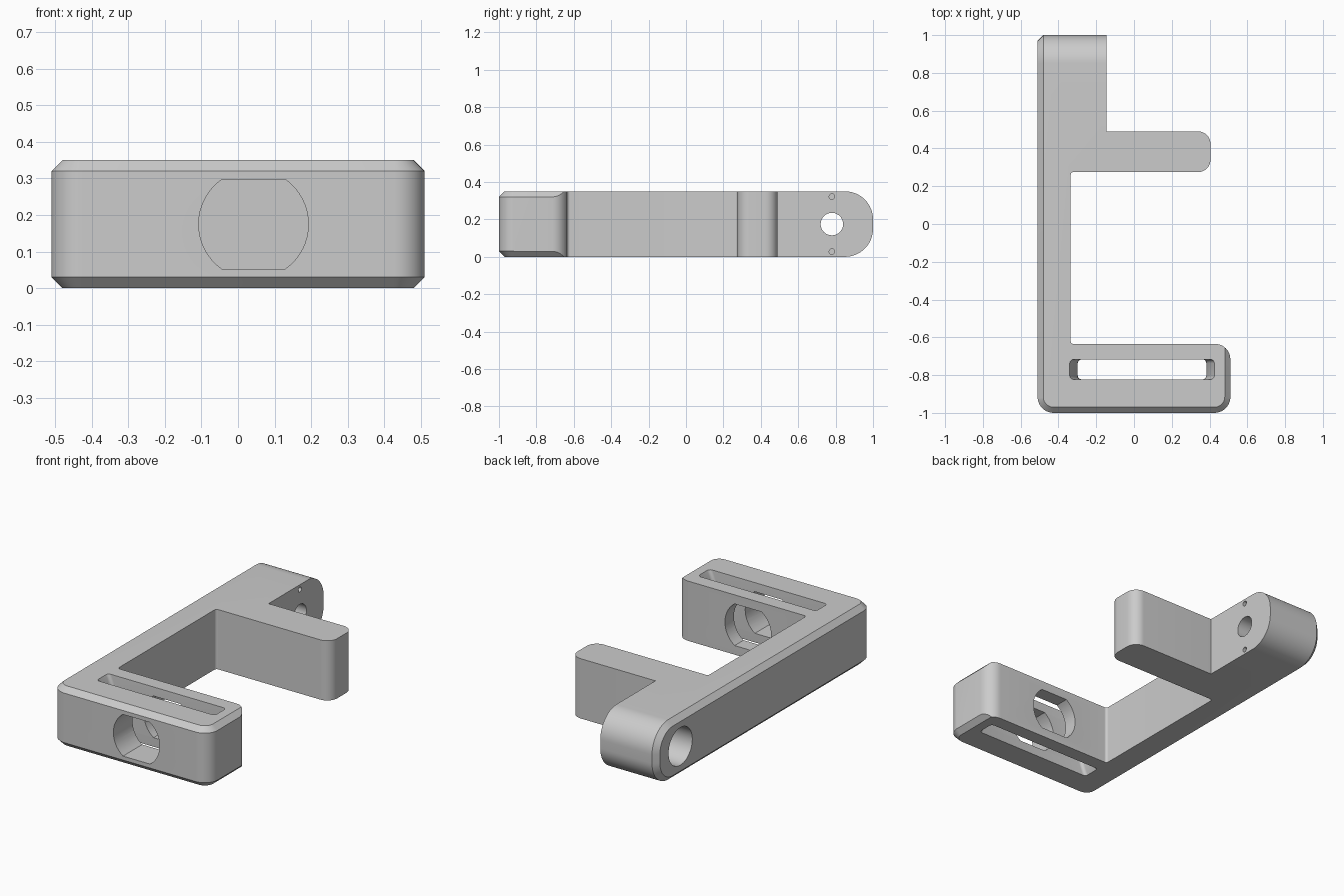
import bpy
import bmesh
from math import sin, cos, pi, asin
from mathutils import Vector

if "Cube" in bpy.data.objects:
    bpy.data.objects.remove(bpy.data.objects["Cube"], do_unlink=True)

H, C, E = 0.35, 0.03, 0.02      # height, chamfer, cutter overshoot
MID = H / 2
SLOT_X, SLOT_Y = 0.0425, -0.77

grey = bpy.data.materials.new("plain grey")
grey.use_nodes = True
grey.diffuse_color = (0.6, 0.6, 0.6, 1)
grey.node_tree.nodes["Principled BSDF"].inputs["Base Color"].default_value = (0.6, 0.6, 0.6, 1)


def rounded(corners, steps=10):
    """Right-angled 2D outline; each corner is (x, y, radius)."""
    pts = []
    for i, (x, y, r) in enumerate(corners):
        p = Vector((x, y))
        if r <= 0:
            pts.append(p)
            continue
        u = (Vector(corners[i - 1][:2]) - p).normalized()
        v = (Vector(corners[(i + 1) % len(corners)][:2]) - p).normalized()
        c = p + r * (u + v)
        pts += [c - r * (v * cos(k / steps * pi / 2) + u * sin(k / steps * pi / 2))
                for k in range(steps + 1)]
    return pts


def circle(cx, cy, r, n=48):
    return [Vector((cx + r * cos(2 * pi * k / n), cy + r * sin(2 * pi * k / n))) for k in range(n)]


def loft(name, axis, rings):
    """Skin a list of (position along axis, 2D outline) and cap both ends."""
    place = {"x": lambda d, p: (d, p.x, p.y),
             "y": lambda d, p: (p.x, d, p.y),
             "z": lambda d, p: (p.x, p.y, d)}[axis]
    bm = bmesh.new()
    loops = [[bm.verts.new(place(d, p)) for p in pts] for d, pts in rings]
    for a, b in zip(loops, loops[1:]):
        for i in range(len(a)):
            bm.faces.new((a[i - 1], a[i], b[i], b[i - 1]))
    bm.faces.new(loops[0])
    bm.faces.new(loops[-1])
    bmesh.ops.recalc_face_normals(bm, faces=bm.faces)
    mesh = bpy.data.meshes.new(name)
    bm.to_mesh(mesh)
    bm.free()
    mesh.materials.append(grey)
    ob = bpy.data.objects.new(name, mesh)
    bpy.context.collection.objects.link(ob)
    return ob


# Plan of the bracket: arm, rear block, prong and front block (outer sides trimmed below)
plan = rounded([(-0.6, -1.1, 0), (0.51, -1.1, 0), (0.51, -0.635, 0.08), (-0.335, -0.635, 0.015),
                (-0.335, 0.275, 0.015), (0.405, 0.275, 0.065), (0.405, 0.49, 0.065),
                (-0.145, 0.49, 0), (-0.145, 1.1, 0), (-0.6, 1.1, 0)])
body = loft("bracket_body", "z", [(-0.05, plan), (H + 0.05, plan)])


# Rounded, chamfered front envelope
def front_outline(i):
    x = 0.5105 - i
    r = 0.085 - i
    return rounded([(-x, -1 + i, r), (x, -1 + i, r), (x, 1.5, 0), (-x, 1.5, 0)])


front = loft("front_envelope", "z", [(-E, front_outline(C + E)), (C, front_outline(0)),
                                     (H - C, front_outline(0)), (H + E, front_outline(C + E))])


# Side envelope: round rear end, chamfered along the outer side
def side_outline(i):
    r = 0.15 - i
    return rounded([(-2, i, 0), (1 - i, i, r), (1 - i, H - i, r), (-2, H - i, 0)], 16)


side = loft("side_envelope", "x", [(-0.51, side_outline(C)), (-0.51 + C, side_outline(0)),
                                   (1, side_outline(0))])


# Strap slot, narrowing towards mid height at its ends
def slot_outline(t):
    hx, hy = 0.34 + 0.0425 * t * t, 0.0525
    return rounded([(SLOT_X + a * hx, SLOT_Y + b * hy, 0.02)
                    for a, b in ((-1, -1), (1, -1), (1, 1), (-1, 1))], 5)


slot = loft("slot_cutter", "z", [(MID + t * MID, slot_outline(t))
                                 for t in [k / 10 for k in range(-11, 12, 2)]])

# Front through hole with flat top and bottom
flat = asin(0.122 / 0.15)
angles = [s + flat * (k / 8 - 1) for s in (0, pi) for k in range(17)]
window = [Vector((SLOT_X + 0.15 * cos(a), MID + 0.15 * sin(a))) for a in angles]
hole = loft("front_hole_cutter", "y", [(-1.2, window), (-0.5, window)])

# Pivot bore with wide outer counterbore, and two pin holes
bore = loft("bore_cutter", "x", [(-0.6, circle(0.78, MID, 0.11)), (-0.24, circle(0.78, MID, 0.11)),
                                 (-0.24, circle(0.78, MID, 0.06)), (0, circle(0.78, MID, 0.06))])
pins = [loft("pin_hole_cutter", "x", [(-0.21, circle(0.78, z, 0.015, 16)), (0, circle(0.78, z, 0.015, 16))])
        for z in (MID - 0.147, MID + 0.147)]

# Combine and bake
tools = [(front, "INTERSECT"), (side, "INTERSECT")] + [(o, "DIFFERENCE") for o in (slot, hole, bore, *pins)]
for tool, op in tools:
    tool.hide_render = True
    mod = body.modifiers.new(tool.name, "BOOLEAN")
    mod.operation = op
    mod.solver = "EXACT"
    mod.object = tool
graph = bpy.context.evaluated_depsgraph_get()
baked = bpy.data.meshes.new_from_object(body.evaluated_get(graph))
body.modifiers.clear()
body.data = baked
for tool, _ in tools:
    bpy.data.objects.remove(tool, do_unlink=True)

bpy.ops.object.select_all(action="DESELECT")
body.select_set(True)
bpy.context.view_layer.objects.active = body
bpy.ops.object.shade_smooth_by_angle(angle=pi / 6)
